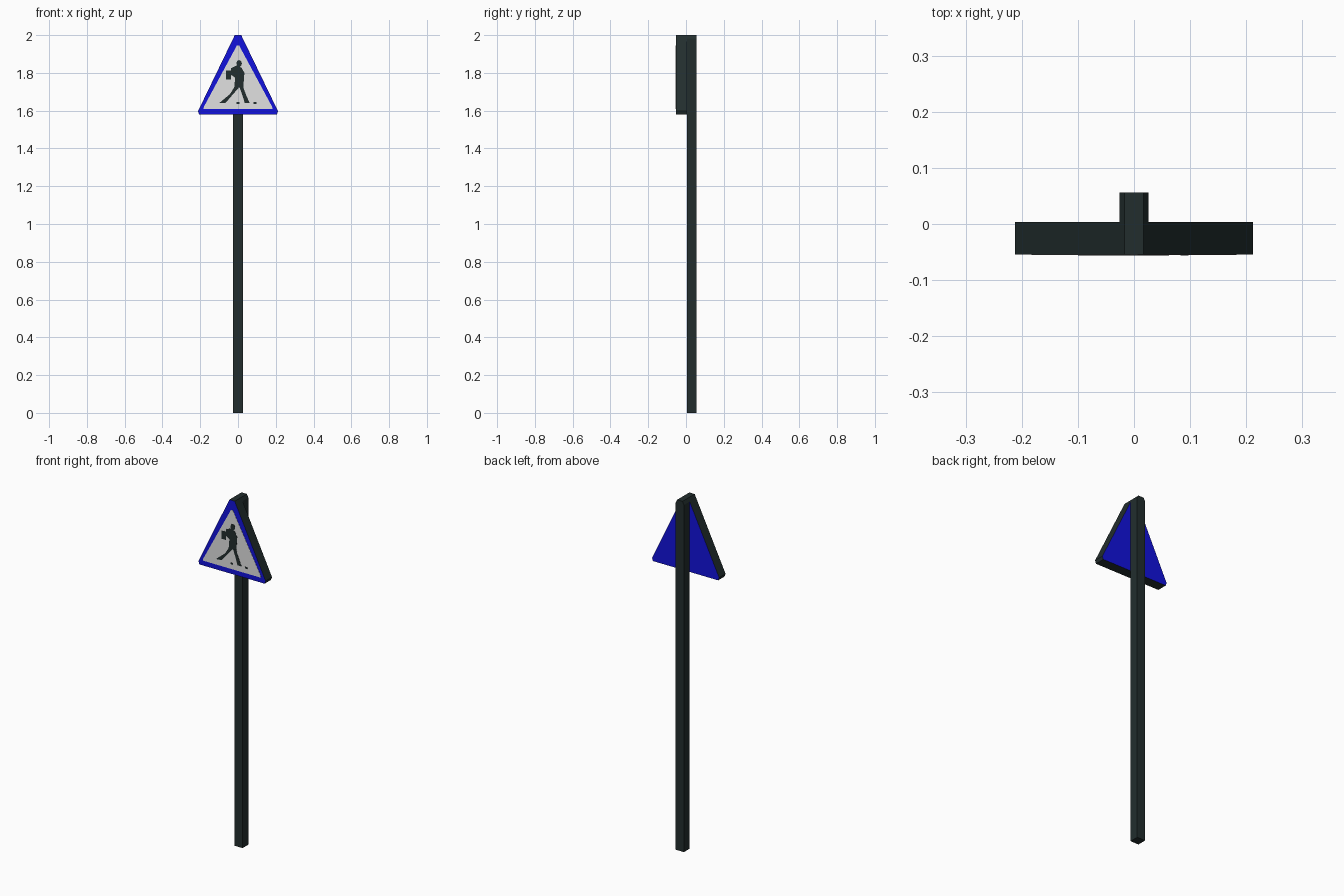
import bpy, bmesh, math

if "Cube" in bpy.data.objects:
    bpy.data.objects.remove(bpy.data.objects["Cube"])


def material(name, rgb):
    m = bpy.data.materials.new(name)
    m.diffuse_color = (*rgb, 1)
    m.use_nodes = True
    m.node_tree.nodes["Principled BSDF"].inputs["Base Color"].default_value = m.diffuse_color
    return m


DARK = material("dark_metal", (0.016, 0.027, 0.027))
BLUE = material("sign_blue", (0.006, 0.006, 0.72))
WHITE = material("sign_white", (0.75, 0.75, 0.75))


def prism(name, outlines, y0, y1, side, cap=None):
    """Extrude (x, z) outlines from y0 to y1; cap colours the front and back."""
    bm = bmesh.new()
    for pts in outlines:
        face = bm.faces.new([bm.verts.new((x, y0, z)) for x, z in pts])
        ext = bmesh.ops.extrude_face_region(bm, geom=[face], use_keep_orig=True)
        verts = [g for g in ext["geom"] if isinstance(g, bmesh.types.BMVert)]
        bmesh.ops.translate(bm, verts=verts, vec=(0, y1 - y0, 0))
    bmesh.ops.recalc_face_normals(bm, faces=bm.faces)
    bm.normal_update()
    me = bpy.data.meshes.new(name)
    me.materials.append(side)
    if cap:
        me.materials.append(cap)
        for f in bm.faces:
            f.material_index = int(abs(f.normal.y) > 0.9)
    bm.to_mesh(me)
    bm.free()
    ob = bpy.data.objects.new(name, me)
    bpy.context.collection.objects.link(ob)
    return ob


def mirrored(half):
    """Close a right-hand outline with its mirror image."""
    return half + [(-x, z) for x, z in reversed(half)]


def box(x0, x1, z0, z1):
    return [(x0, z0), (x1, z0), (x1, z1), (x0, z1)]


# Square post, its top trimmed to the slope of the sign
prism("post", [mirrored([(0.026, 0), (0.026, 1.981), (0.017, 2.0)])],
      0.004, 0.056, DARK)

# Triangular board with clipped corners: blue faces, dark rim
prism("sign_board", [mirrored([(0.206, 1.58), (0.212, 1.597), (0.017, 2.0)])],
      -0.054, 0.004, DARK, BLUE)

# White panel on the front
prism("white_panel", [mirrored([(0.183, 1.608), (0.181, 1.62), (0.006, 1.945)])],
      -0.055, -0.054, WHITE)

# Walking figure
head = [(0.006 + 0.015 * math.cos(a * math.pi / 4),
         1.85 + 0.018 * math.sin(a * math.pi / 4)) for a in range(8)]
body = [(-0.038, 1.825), (0.0, 1.842), (0.02, 1.825), (0.034, 1.80),
        (0.028, 1.725), (-0.02, 1.722), (-0.015, 1.775), (-0.038, 1.79)]
arm = box(-0.064, -0.036, 1.765, 1.812)
left_leg = [(-0.02, 1.724), (0.006, 1.724), (-0.028, 1.685),
            (-0.065, 1.642), (-0.1, 1.64), (-0.042, 1.688)]
right_leg = [(0.008, 1.724), (0.028, 1.724), (0.042, 1.685),
             (0.062, 1.64), (0.036, 1.64), (0.022, 1.685)]
marks = [box(x - 0.007, x + 0.007, 1.635, 1.645) for x in (0.0, 0.09)]
prism("walking_figure", [head, body, arm, left_leg, right_leg] + marks,
      -0.056, -0.055, DARK)
